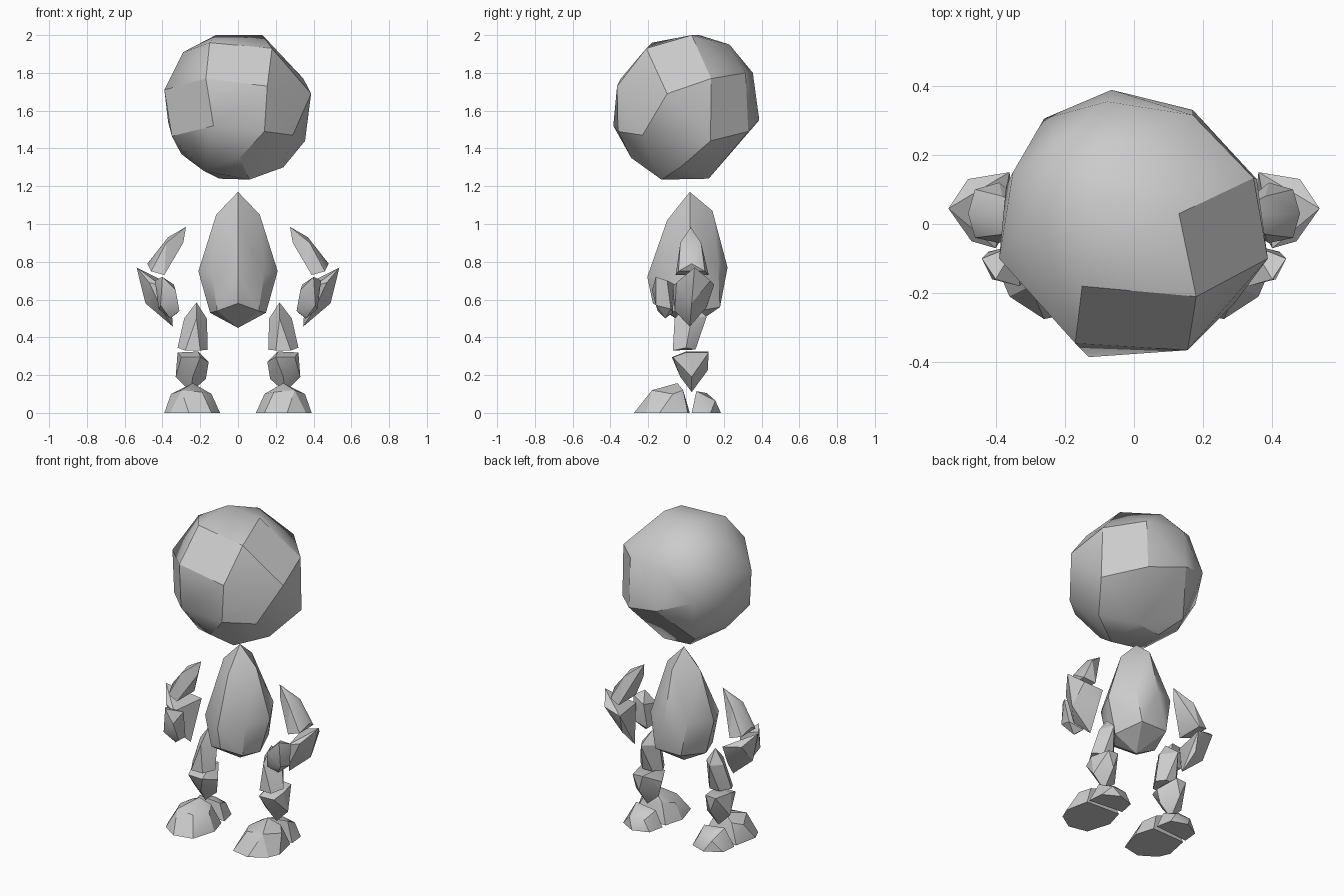
import bpy, bmesh, math


def hull(name, pts):
    """Faceted solid wrapped around a handful of corner points."""
    bm = bmesh.new()
    for p in pts:
        bm.verts.new(p)
    res = bmesh.ops.convex_hull(bm, input=bm.verts[:])
    loose = [v for v in bm.verts if not v.link_faces]
    bmesh.ops.delete(bm, geom=loose, context='VERTS')
    bmesh.ops.dissolve_limit(bm, angle_limit=math.radians(4),
                             verts=bm.verts[:], edges=bm.edges[:])
    bmesh.ops.recalc_face_normals(bm, faces=bm.faces[:])
    me = bpy.data.meshes.new(name)
    bm.to_mesh(me)
    bm.free()
    ob = bpy.data.objects.new(name, me)
    bpy.context.collection.objects.link(ob)
    bpy.ops.object.select_all(action='DESELECT')
    ob.select_set(True)
    bpy.context.view_layer.objects.active = ob
    bpy.ops.object.shade_smooth_by_angle(angle=math.radians(30))
    return ob


def pair(name, pts):
    """The same solid on both sides of the body."""
    hull("right_" + name, pts)
    hull("left_" + name, [(-x, y, z) for x, y, z in pts])


def sym(mid, side):
    """Centre points plus side points on both sides."""
    return mid + side + [(-x, y, z) for x, y, z in side]


# Head: irregular faceted ball
hull("head", [
    (-.15, -.18, 1.96), (.18, -.21, 1.93), (.13, .03, 2.0), (-.117, .07, 2.0),
    (-.013, .23, 1.95), (-.215, .235, 1.88), (-.29, .02, 1.91),
    (-.39, -.10, 1.71), (-.17, -.345, 1.77), (.155, -.365, 1.73), (.387, -.10, 1.69),
    (.346, .133, 1.77), (.17, .315, 1.80), (-.077, .354, 1.80), (-.35, .15, 1.76),
    (-.35, -.14, 1.465), (-.13, -.385, 1.52), (.14, -.36, 1.49), (.29, -.23, 1.47),
    (.355, .13, 1.44), (.17, .33, 1.49), (-.065, .388, 1.55), (-.26, .305, 1.62),
    (-.37, .11, 1.54), (-.18, -.14, 1.28), (.01, -.29, 1.35), (.06, -.13, 1.235),
    (.24, -.03, 1.30), (.07, .12, 1.24), (-.1, .10, 1.24), (-.2, .2, 1.34),
    (-.30, .03, 1.37)])

# Torso: egg with a pointed top
hull("torso", sym(
    [(0, .02, 1.17), (0, -.10, 1.02), (0, .14, 1.07), (0, -.205, .72),
     (0, .22, .77), (0, -.175, .58), (0, .02, .45)],
    [(.115, .02, 1.05), (.21, .02, .75), (.14, -.13, .74), (.13, .17, .78),
     (.148, .01, .53), (.09, .18, .56), (.11, -.11, .54)]))

# Arms
pair("upper_arm", [
    (.275, .025, .985), (.29, .01, .90), (.38, -.03, .90), (.38, .08, .90),
    (.37, .025, .93), (.48, .03, .79), (.46, -.04, .75), (.46, .10, .75),
    (.39, -.055, .73), (.39, .12, .73)])
pair("forearm", [
    (.537, .045, .77), (.48, .13, .70), (.36, .15, .68), (.47, -.05, .69),
    (.40, -.07, .67), (.49, .03, .58), (.37, .11, .56), (.40, -.06, .54),
    (.345, .02, .457)])
pair("hand", [
    (.40, -.16, .72), (.33, -.18, .65), (.44, -.10, .70), (.34, -.06, .68),
    (.31, -.15, .54), (.32, -.07, .53), (.41, -.16, .57), (.42, -.08, .55),
    (.36, -.11, .50)])

# Legs
pair("thigh", [
    (.22, .02, .585), (.285, .03, .50), (.165, .03, .50), (.22, -.06, .50),
    (.24, .11, .51), (.32, 0, .345), (.16, 0, .335), (.20, -.07, .33),
    (.28, -.07, .33), (.27, .05, .335), (.20, .05, .335)])
pair("shin", [
    (.32, 0, .32), (.21, 0, .325), (.155, .02, .27), (.22, .12, .325),
    (.29, .12, .32), (.20, -.075, .295), (.30, -.07, .295), (.17, .03, .18),
    (.33, .03, .19), (.25, .03, .11), (.25, .115, .225), (.24, -.03, .19)])

# Feet: toe block and separate heel
pair("toe", [
    (.39, -.14, 0), (.36, -.21, 0), (.26, -.275, 0), (.14, -.25, 0),
    (.095, -.10, 0), (.13, .02, 0), (.36, .01, 0), (.14, -.09, .10),
    (.19, -.18, .11), (.30, -.18, .12), (.355, -.07, .10), (.24, -.045, .158),
    (.18, -.015, .12), (.31, -.015, .12)])
pair("heel", [
    (.13, .05, 0), (.36, .03, 0), (.35, .13, 0), (.25, .185, 0), (.15, .15, 0),
    (.17, .06, .10), (.31, .055, .115), (.24, .11, .105), (.29, .155, .065),
    (.19, .15, .065)])
